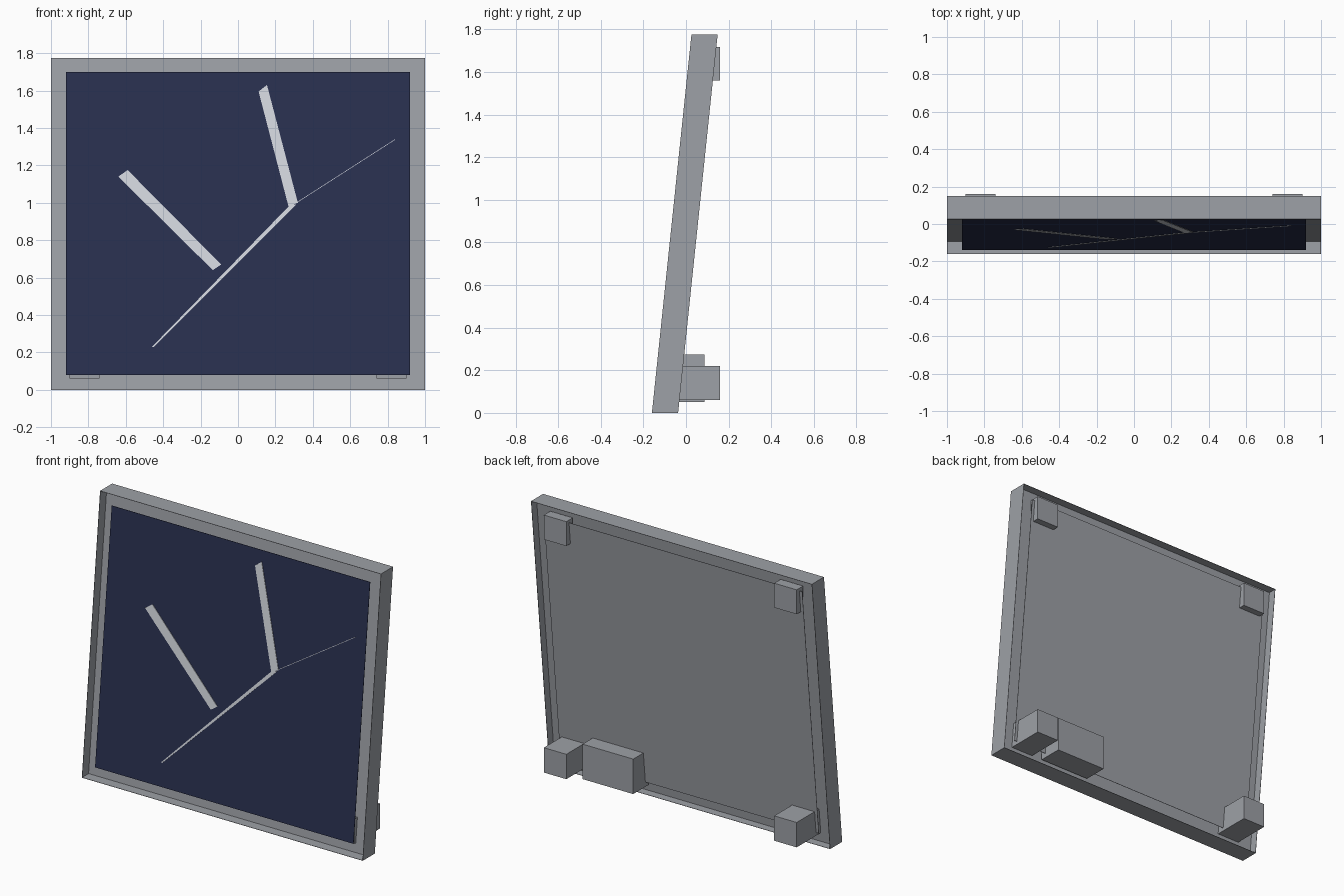
import bpy, bmesh

if "Cube" in bpy.data.objects:
    bpy.data.objects.remove(bpy.data.objects["Cube"])

TOP, DEPTH, LEAN, FRONT = 1.775, 0.123, 0.1045, -0.16


def material(name, rgb):
    m = bpy.data.materials.new(name)
    m.diffuse_color = (*rgb, 1)
    m.use_nodes = True
    m.node_tree.nodes["Principled BSDF"].inputs["Base Color"].default_value = m.diffuse_color
    return m


GREY = material("frame grey", (0.34, 0.355, 0.385))
NAVY = material("panel navy", (0.022, 0.029, 0.077))
PALE = material("pale silver", (0.66, 0.69, 0.74))


def prism(name, outline, d0, d1, mat, lean=True):
    """Extrude an x-z outline from depth d0 to d1; leaning parts follow the panel slope."""
    bm = bmesh.new()
    rings = []
    for d in (d0, d1):
        rings.append([bm.verts.new((x, FRONT + d + LEAN * z if lean else d, z))
                      for x, z in outline])
    bm.faces.new(rings[0])
    bm.faces.new(rings[1][::-1])
    n = len(outline)
    for i in range(n):
        j = (i + 1) % n
        bm.faces.new((rings[0][i], rings[1][i], rings[1][j], rings[0][j]))
    bmesh.ops.recalc_face_normals(bm, faces=bm.faces[:])
    me = bpy.data.meshes.new(name)
    bm.to_mesh(me)
    bm.free()
    me.materials.append(mat)
    ob = bpy.data.objects.new(name, me)
    bpy.context.collection.objects.link(ob)
    return ob


def block(name, x0, x1, z0, z1, d0, d1, mat, lean=True):
    return prism(name, [(x0, z0), (x1, z0), (x1, z1), (x0, z1)], d0, d1, mat, lean)


# Thin outer rim, open at front and back
T = 0.002
block("rim_top", -1, 1, TOP - T, TOP, 0, DEPTH, GREY)
block("rim_bottom", -1, 1, 0, T, 0, DEPTH, GREY)
for side, x0, x1 in (("left", -1, -1 + T), ("right", 1 - T, 1)):
    block("rim_" + side, x0, x1, T, TOP - T, 0, DEPTH, GREY)

# Middle plate, seen through the gap around the front and rear sheets
block("middle_plate", -1 + T, 1 - T, T, TOP - T, 0.066, 0.069, GREY)

# Thin dark panel in front and grey sheet behind
X, Z0, Z1 = 0.92, 0.08, 1.70
block("panel", -X, X, Z0, Z1, 0.012, 0.014, NAVY)
block("rear_sheet", -X, X, Z0, Z1, 0.113, 0.115, GREY)

# Pale streaks on the panel face
streaks = {
    "upper_streak": [(0.11, 1.595), (0.155, 1.63), (0.32, 1.0), (0.27, 0.98)],
    "left_streak": [(-0.64, 1.14), (-0.59, 1.175), (-0.09, 0.67), (-0.135, 0.64)],
    "long_streak": [(-0.46, 0.23), (-0.45, 0.23), (0.31, 0.99), (0.28, 0.99)],
    "fine_streak": [(0.31, 1.0), (0.312, 0.998), (0.842, 1.338), (0.84, 1.34)],
}
for name, outline in streaks.items():
    prism(name, outline, 0.009, 0.012, PALE)

# Upright mounting blocks and the junction box behind
for s in (-1, 1):
    x0, x1 = sorted((s * 0.74, s * 0.90))
    block("lower_mount", x0, x1, 0.06, 0.22, -0.1, 0.16, GREY, False)
    block("upper_mount", x0, x1, 1.56, 1.717, 0.095, 0.16, GREY, False)
block("junction_box", 0.315, 0.675, 0.05, 0.275, -0.07, 0.087, GREY, False)
